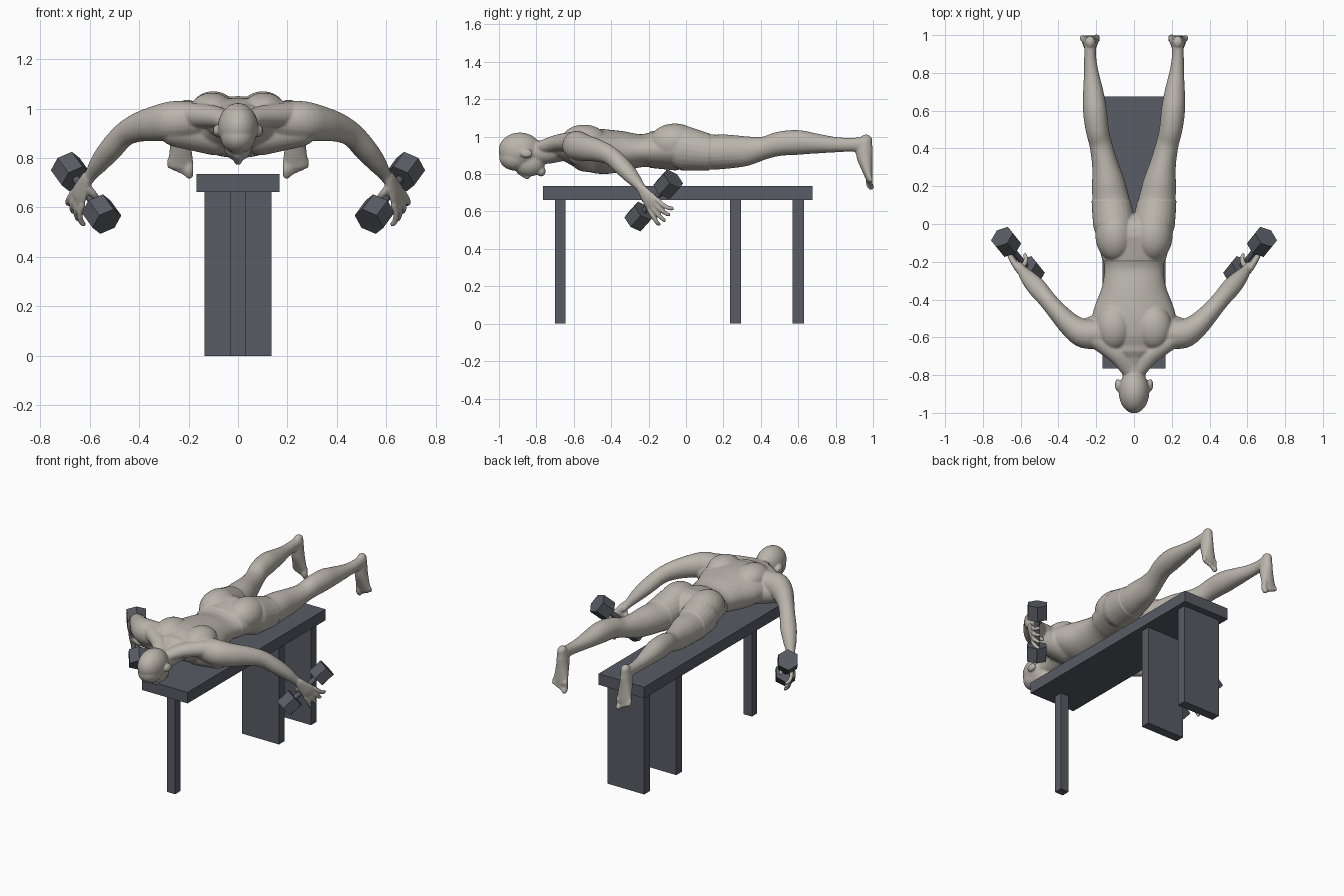
import bpy
import bmesh
import math
from mathutils import Vector, Matrix

cube = bpy.data.objects.get("Cube")
if cube:
    bpy.data.objects.remove(cube)


def material(name, rgb):
    m = bpy.data.materials.new(name)
    m.use_nodes = True
    m.diffuse_color = (*rgb, 1)
    m.node_tree.nodes["Principled BSDF"].inputs["Base Color"].default_value = (*rgb, 1)
    return m


SKIN = material("warm_grey_skin", (0.49, 0.46, 0.41))
SHORTS = material("slate_shorts", (0.09, 0.1, 0.125))
METAL = material("charcoal_equipment", (0.1, 0.106, 0.128))


def make_object(name, bm, *mats):
    mesh = bpy.data.meshes.new(name)
    bm.to_mesh(mesh)
    bm.free()
    for m in mats:
        mesh.materials.append(m)
    obj = bpy.data.objects.new(name, mesh)
    bpy.context.scene.collection.objects.link(obj)
    return obj


def box(name, lo, hi):
    lo, hi = Vector(lo), Vector(hi)
    bm = bmesh.new()
    place = Matrix.Translation((lo + hi) / 2) @ Matrix.Diagonal((*(hi - lo), 1))
    bmesh.ops.create_cube(bm, size=1, matrix=place)
    return make_object(name, bm, METAL)


def spline(rings, steps=5):
    """Smooth curve through the rings, positions and radii together."""
    pts = [Vector(r) for r in rings]
    pts = [pts[0] * 2 - pts[1]] + pts + [pts[-1] * 2 - pts[-2]]
    out = []
    for i in range(1, len(pts) - 2):
        a, b, c, d = pts[i - 1:i + 3]
        for k in range(steps):
            t = k / steps
            out.append((b * 2 + (c - a) * t + (a * 2 - b * 5 + c * 4 - d) * t ** 2
                        + (b * 3 - a - c * 3 + d) * t ** 3) * 0.5)
    return out + [pts[-2]]


def loft(bm, rings, up=(0, 0, 1), side=1, n=24):
    """Round-ended tube through rings of (x, y, z, half width, half depth)."""
    pts = spline(rings)
    cs = [Vector(p[:3]) for p in pts]
    tans = [(cs[min(i + 1, len(cs) - 1)] - cs[max(i - 1, 0)]).normalized() for i in range(len(cs))]
    rows = [(c, t, p[3], p[4]) for c, t, p in zip(cs, tans, pts)]

    def dome(row, sign):
        c, t, a, b = row
        return [(c + t * sign * min(a, b) * math.sin(q), t, a * math.cos(q), b * math.cos(q))
                for q in (0.4, 0.8, 1.15, 1.45)]
    rows = dome(rows[0], -1)[::-1] + rows + dome(rows[-1], 1)
    loops = []
    for c, t, a, b in rows:
        u = Vector(up).cross(t).normalized()
        v = t.cross(u)
        loop = []
        for k in range(n):
            q = math.tau * k / n
            co = c + u * a * math.cos(q) + v * b * math.sin(q)
            loop.append(bm.verts.new((co.x * side, co.y, co.z)))
        loops.append(loop)
    faces = [bm.faces.new(loops[0][::-1]), bm.faces.new(loops[-1])]
    for p, q in zip(loops, loops[1:]):
        for k in range(n):
            j = (k + 1) % n
            faces.append(bm.faces.new((p[k], p[j], q[j], q[k])))
    bmesh.ops.recalc_face_normals(bm, faces=faces)


def blob(bm, centre, radii, side=1):
    x, y, z = centre
    place = Matrix.Translation((x * side, y, z)) @ Matrix.Diagonal((*radii, 1))
    bmesh.ops.create_icosphere(bm, subdivisions=4, radius=1, matrix=place)


# Bench
box("bench_top", (-0.167, -0.765, 0.662), (0.167, 0.675, 0.735))
box("bench_front_leg", (-0.03, -0.7, 0), (0.03, -0.645, 0.662))
box("bench_middle_panel", (-0.135, 0.235, 0), (0.135, 0.295, 0.662))
box("bench_rear_panel", (-0.135, 0.57, 0), (0.135, 0.63, 0.662))

# Dumbbells and the hand frame that grips them
END_A, END_B = Vector((0.677, -0.095, 0.745)), Vector((0.552, -0.25, 0.573))
GRIP = (END_A + END_B) / 2
ACROSS = (END_A - END_B).normalized()
ALONG = Vector((0.28, 0.52, -0.8))
ALONG = (ALONG - ACROSS * ALONG.dot(ACROSS)).normalized()
OUT = ALONG.cross(ACROSS)


def hand_ring(across, along, out, a, b):
    return (*(GRIP + ACROSS * across + ALONG * along + OUT * out), a, b)


for side, label in ((1, "left"), (-1, "right")):
    flip = Vector((side, 1, 1))
    axis = ACROSS * flip
    turn = axis.to_track_quat('Z', 'Y').to_matrix().to_4x4()
    bm = bmesh.new()
    for centre, sides, radius, depth in ((GRIP, 16, 0.016, 0.2), (END_A, 6, 0.066, 0.092),
                                         (END_B, 6, 0.066, 0.092)):
        bmesh.ops.create_cone(bm, cap_ends=True, segments=sides, radius1=radius, radius2=radius,
                              depth=depth, matrix=Matrix.Translation(centre * flip) @ turn)
    make_object(label + "_dumbbell", bm, METAL)

# Torso, neck and head
bm = bmesh.new()
loft(bm, [(0, -0.65, 0.945, 0.14, 0.075), (0, -0.59, 0.94, 0.21, 0.1),
          (0, -0.52, 0.93, 0.225, 0.115), (0, -0.44, 0.92, 0.21, 0.12),
          (0, -0.34, 0.922, 0.172, 0.108), (0, -0.24, 0.925, 0.156, 0.088),
          (0, -0.17, 0.93, 0.17, 0.096), (0, -0.06, 0.935, 0.198, 0.112)], n=40)
loft(bm, [(0, -0.84, 0.92, 0.06, 0.06), (0, -0.75, 0.918, 0.068, 0.064),
          (0, -0.66, 0.94, 0.1, 0.07)])
blob(bm, (0, -0.888, 0.925), (0.081, 0.114, 0.097))
blob(bm, (0, -0.912, 0.888), (0.071, 0.086, 0.07))
blob(bm, (0, -0.84, 0.862), (0.06, 0.086, 0.075))
blob(bm, (0, -0.775, 0.815), (0.03, 0.025, 0.028))
loft(bm, [(0, -0.895, 0.81, 0.01, 0.012), (0, -0.848, 0.785, 0.016, 0.014)])

for side in (1, -1):
    # Ear, trapezius, shoulder blade, chest and buttock
    blob(bm, (0.086, -0.853, 0.91), (0.015, 0.034, 0.024), side)
    loft(bm, [(0.03, -0.77, 0.945, 0.04, 0.035), (0.09, -0.69, 0.965, 0.05, 0.045),
              (0.2, -0.61, 0.975, 0.05, 0.05)], side=side)
    blob(bm, (0.105, -0.545, 0.982), (0.095, 0.12, 0.082), side)
    loft(bm, [(0.09, -0.53, 0.885, 0.09, 0.075), (0.25, -0.57, 0.92, 0.07, 0.075)], side=side)
    blob(bm, (0.1, -0.06, 0.965), (0.1, 0.135, 0.101), side)

    # Arm
    loft(bm, [(0.17, -0.582, 0.955, 0.076, 0.073), (0.26, -0.58, 0.95, 0.078, 0.08),
              (0.33, -0.54, 0.94, 0.064, 0.072), (0.4, -0.47, 0.925, 0.052, 0.06),
              (0.46, -0.4, 0.895, 0.047, 0.05), (0.515, -0.335, 0.835, 0.05, 0.046),
              (0.56, -0.285, 0.78, 0.041, 0.038), (0.592, -0.247, 0.735, 0.028, 0.026),
              (0.614, -0.222, 0.705, 0.026, 0.022)], side=side)

    # Palm, fingers and thumb
    loft(bm, [hand_ring(0, -0.085, 0.03, 0.027, 0.019), hand_ring(0, -0.045, 0.032, 0.036, 0.018),
              hand_ring(0, 0, 0.032, 0.046, 0.017), hand_ring(0, 0.025, 0.031, 0.045, 0.015)],
         up=OUT, side=side)
    for j in range(4):
        off = 0.026 * (j - 1.5)
        reach = 0.125 - 0.008 * abs(j - 1.3)
        loft(bm, [hand_ring(off, 0.025, 0.031, 0.013, 0.013),
                  hand_ring(off * 1.15, 0.065, 0.03, 0.013, 0.013),
                  hand_ring(off * 1.4, 0.098, 0.02, 0.012, 0.012),
                  hand_ring(off * 1.6, reach, 0.004, 0.011, 0.011)], up=OUT, side=side, n=12)
    loft(bm, [hand_ring(-0.025, -0.05, 0.025, 0.017, 0.015), hand_ring(-0.045, -0.03, 0, 0.015, 0.014),
              hand_ring(-0.045, -0.005, -0.024, 0.013, 0.013),
              hand_ring(-0.04, 0.025, -0.032, 0.011, 0.011)], up=ACROSS, side=side, n=12)

    # Leg
    loft(bm, [(0.105, 0, 0.935, 0.108, 0.115), (0.122, 0.12, 0.918, 0.099, 0.096),
              (0.136, 0.22, 0.92, 0.087, 0.091), (0.154, 0.32, 0.923, 0.069, 0.08),
              (0.176, 0.42, 0.94, 0.06, 0.061), (0.195, 0.5, 0.962, 0.061, 0.065),
              (0.207, 0.6, 0.969, 0.063, 0.066), (0.216, 0.7, 0.963, 0.054, 0.053),
              (0.226, 0.8, 0.957, 0.039, 0.041), (0.232, 0.88, 0.957, 0.032, 0.037),
              (0.232, 0.95, 0.958, 0.031, 0.04)], side=side)

    # Foot and toes
    loft(bm, [(0.232, 0.964, 0.984, 0.027, 0.033), (0.232, 0.953, 0.94, 0.034, 0.046),
              (0.232, 0.956, 0.89, 0.038, 0.043), (0.232, 0.966, 0.84, 0.044, 0.033),
              (0.232, 0.977, 0.79, 0.05, 0.022), (0.232, 0.981, 0.768, 0.049, 0.017)],
         up=(0, 1, 0), side=side)
    for i in range(5):
        x = 0.197 + 0.0195 * i
        r = 0.012 if i else 0.017
        tip = 0.732 + 0.009 * i
        loft(bm, [(x, 0.982, 0.785, r, r), (x, 0.978, tip + 0.022, r, r), (x, 0.988, tip, r, r)],
             up=(0, 1, 0), side=side, n=12)

# Fuse the parts into one smooth skin
body = make_object("body", bm)
fuse = body.modifiers.new("fuse", 'REMESH')
fuse.mode = 'VOXEL'
fuse.voxel_size = 0.0062
relax = body.modifiers.new("relax", 'SMOOTH')
relax.factor = 0.5
relax.iterations = 4
graph = bpy.context.evaluated_depsgraph_get()
skin = bpy.data.meshes.new_from_object(body.evaluated_get(graph))
body.modifiers.clear()
body.data = skin

# Shorts: the hip section between two cuts, raised slightly
WAIST, HEM = -0.192, 0.122
bm = bmesh.new()
bm.from_mesh(skin)
for y in (WAIST, HEM):
    bmesh.ops.bisect_plane(bm, geom=bm.verts[:] + bm.edges[:] + bm.faces[:],
                           plane_co=(0, y, 0), plane_no=(0, 1, 0))
bm.normal_update()
cloth = set()
for f in bm.faces:
    c = f.calc_center_median()
    f.smooth = True
    f.material_index = int(WAIST < c.y < HEM and abs(c.x) < 0.3)
    if f.material_index:
        cloth.update(f.verts)
for v, normal in [(v, v.normal.copy()) for v in cloth]:
    v.co += normal * 0.004
bm.to_mesh(skin)
bm.free()
skin.materials.clear()
skin.materials.append(SKIN)
skin.materials.append(SHORTS)
